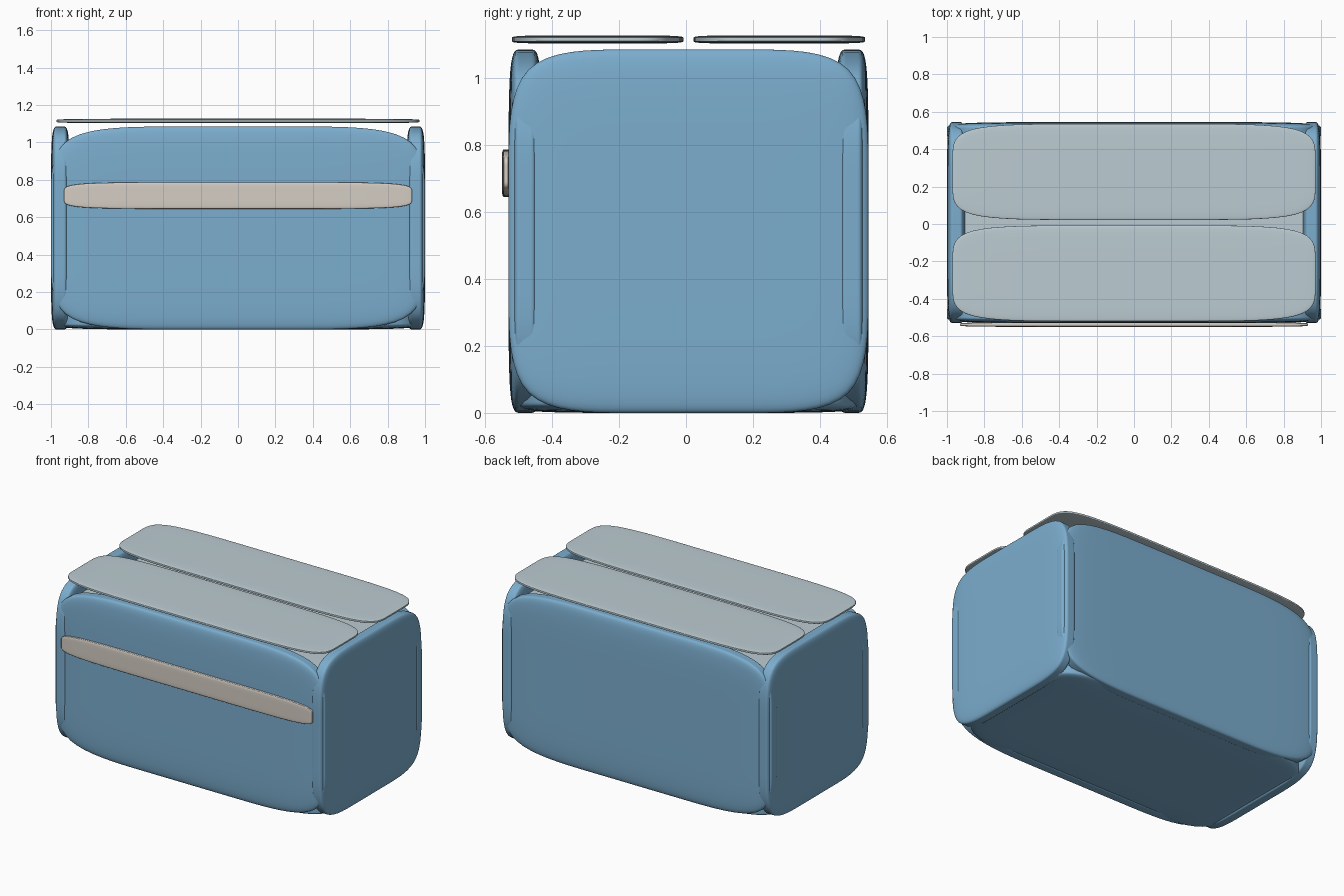
import bpy, bmesh
from mathutils import Vector

if "Cube" in bpy.data.objects:
    bpy.data.objects.remove(bpy.data.objects["Cube"])


def material(name, rgb):
    m = bpy.data.materials.new(name)
    m.diffuse_color = (*rgb, 1)
    m.use_nodes = True
    m.node_tree.nodes["Principled BSDF"].inputs["Base Color"].default_value = m.diffuse_color
    return m


BLUE = material("blue", (0.20, 0.42, 0.62))
PALE = material("pale_blue", (0.50, 0.60, 0.64))
CREAM = material("cream", (0.66, 0.61, 0.55))


def pillow(name, lo, hi, mat):
    """Slab between two corners, three segments per edge, softened by subdivision."""
    lo, hi = Vector(lo), Vector(hi)
    bm = bmesh.new()
    bmesh.ops.create_cube(bm, size=1)
    bmesh.ops.subdivide_edges(bm, edges=bm.edges[:], cuts=2, use_grid_fill=True)
    for v in bm.verts:
        v.co = Vector([lo[i] + (v.co[i] + 0.5) * (hi[i] - lo[i]) for i in range(3)])
    for f in bm.faces:
        f.smooth = True
    me = bpy.data.meshes.new(name)
    bm.to_mesh(me)
    bm.free()
    me.materials.append(mat)
    ob = bpy.data.objects.new(name, me)
    bpy.context.collection.objects.link(ob)
    sub = ob.modifiers.new("soften", 'SUBSURF')
    sub.levels = sub.render_levels = 3
    return ob


F, B, H, T = -0.53, 0.545, 1.085, 0.10   # front, back, wall height, thickness

# Walls
pillow("front_wall", (-1, F, 0), (1, F + T, H), BLUE)
pillow("back_wall", (-1, B - T, 0), (1, B, H), BLUE)
pillow("left_wall", (-1, F, 0), (-1 + T, B, H), BLUE)
pillow("right_wall", (1 - T, F, 0), (1, B, H), BLUE)

# Floor and inner cover under the flaps
pillow("floor", (-0.98, F + 0.01, 0), (0.98, B - 0.01, T), BLUE)
pillow("inner_cover", (-0.96, F + 0.03, 0.97), (0.96, B - 0.03, 0.995), PALE)

# Top flaps
pillow("front_flap", (-0.97, -0.52, 1.103), (0.97, -0.008, 1.127), PALE)
pillow("back_flap", (-0.97, 0.022, 1.103), (0.97, 0.535, 1.127), PALE)

# Strip across the front
pillow("front_strip", (-0.93, -0.55, 0.645), (0.93, -0.525, 0.787), CREAM)
